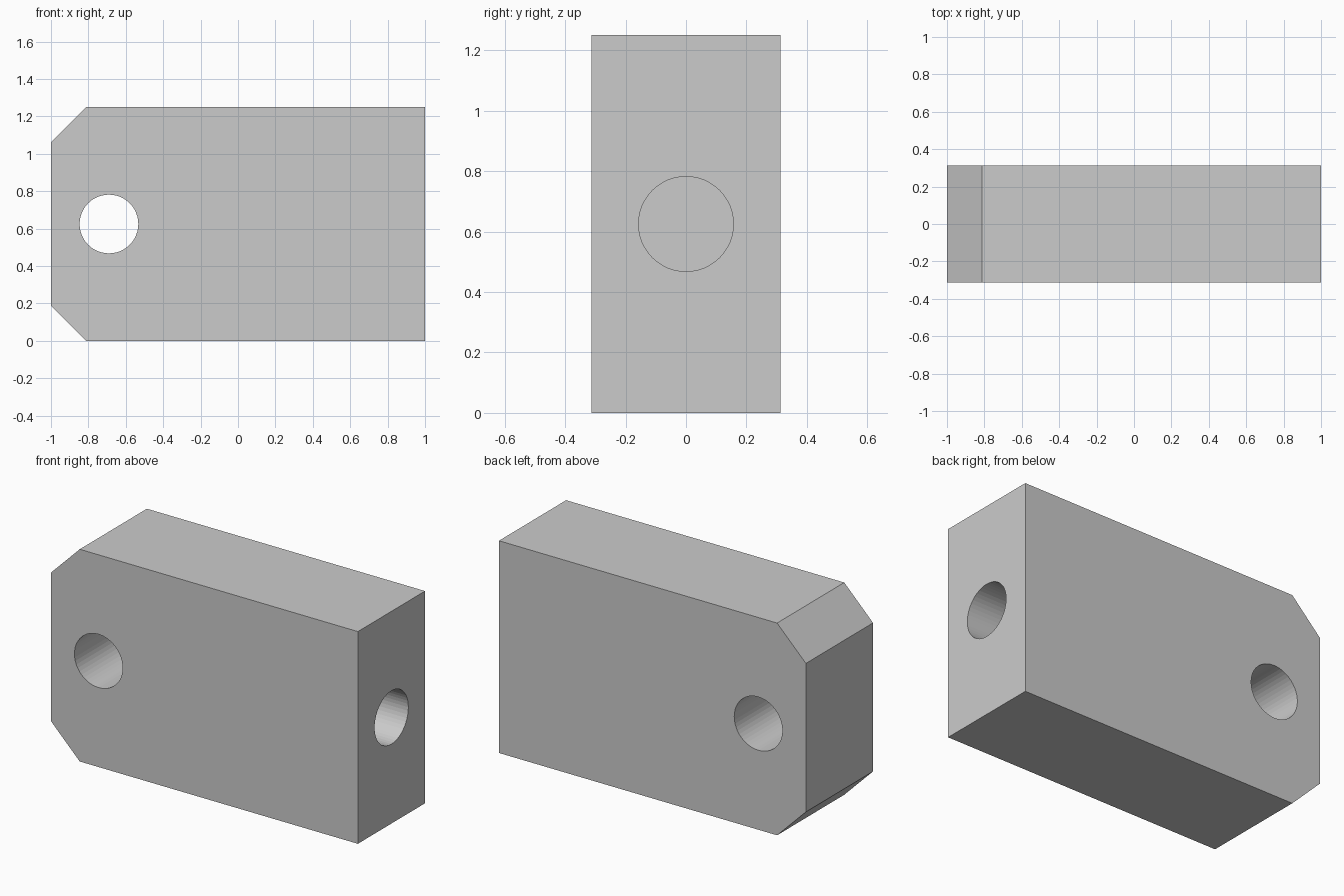
import bpy, bmesh, math

if "Cube" in bpy.data.objects:
    bpy.data.objects.remove(bpy.data.objects["Cube"])

HALF_Y, HEIGHT, CUT, R = 0.3125, 1.25, 0.1875, 0.157
MID = HEIGHT / 2


def extruded_profile(name, points, half):
    """Extrude an x-z outline symmetrically along y."""
    bm = bmesh.new()
    face = bm.faces.new([bm.verts.new((x, -half, z)) for x, z in points])
    ext = bmesh.ops.extrude_face_region(bm, geom=[face])["geom"]
    bmesh.ops.translate(bm, vec=(0, 2 * half, 0),
                        verts=[v for v in ext if isinstance(v, bmesh.types.BMVert)])
    bmesh.ops.recalc_face_normals(bm, faces=bm.faces)
    mesh = bpy.data.meshes.new(name)
    bm.to_mesh(mesh)
    bm.free()
    ob = bpy.data.objects.new(name, mesh)
    bpy.context.collection.objects.link(ob)
    return ob


def drill(target, name, location, rotation, depth):
    """Cut a round hole, then discard the cutter."""
    bpy.ops.mesh.primitive_cylinder_add(vertices=48, radius=R, depth=depth,
                                        location=location, rotation=rotation)
    cutter = bpy.context.object
    cutter.name = name
    cutter.hide_render = True
    mod = target.modifiers.new(name, 'BOOLEAN')
    mod.operation, mod.solver, mod.object = 'DIFFERENCE', 'EXACT', cutter
    bpy.context.view_layer.objects.active = target
    bpy.ops.object.modifier_apply(modifier=mod.name)
    bpy.data.objects.remove(cutter, do_unlink=True)


# Block with two chamfered corners on the left end
block = extruded_profile("block", [
    (1, 0), (1, HEIGHT), (-1 + CUT, HEIGHT), (-1, HEIGHT - CUT),
    (-1, CUT), (-1 + CUT, 0)], HALF_Y)

# Cross hole through the thickness
drill(block, "cross_hole", (-0.69, 0, MID), (math.pi / 2, 0, 0), 1.0)

# Blind hole in the right end, 1 unit deep
drill(block, "end_hole", (1, 0, MID), (0, math.pi / 2, 0), 2.0)
